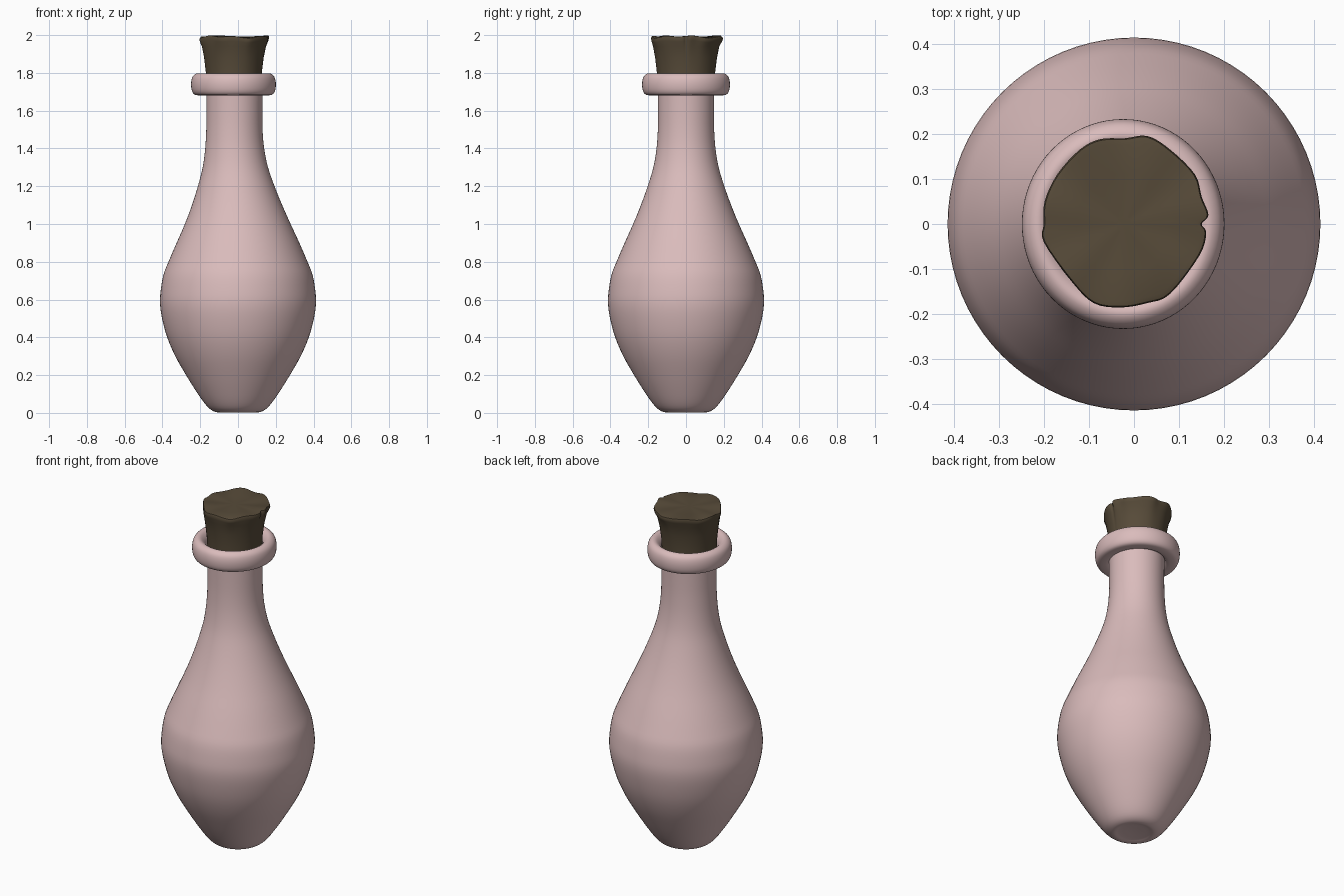
import bpy, bmesh, math
from mathutils import Vector

if "Cube" in bpy.data.objects:
    bpy.data.objects.remove(bpy.data.objects["Cube"])


def material(name, rgb):
    m = bpy.data.materials.new(name)
    m.diffuse_color = (*rgb, 1)
    m.use_nodes = True
    m.node_tree.nodes["Principled BSDF"].inputs["Base Color"].default_value = m.diffuse_color
    return m


pink = material("dusty pink glass", (0.70, 0.50, 0.50))
brown = material("dark cork brown", (0.095, 0.070, 0.041))


def smooth_curve(pts, steps, closed=False):
    """Catmull-Rom samples through 2D points."""
    n, out = len(pts), []
    pick = (lambda i: pts[i % n]) if closed else (lambda i: pts[max(0, min(n - 1, i))])
    for i in range(n if closed else n - 1):
        a, b, c, d = (Vector(pick(i + k)) for k in (-1, 0, 1, 2))
        for s in range(steps):
            t = s / steps
            out.append(0.5 * (2 * b + (c - a) * t + (2 * a - 5 * b + 4 * c - d) * t * t
                              + (3 * b - a - 3 * c + d) * t ** 3))
    if not closed:
        out.append(Vector(pts[-1]))
    return out


def loft(name, rings, mat, loop=False, caps=(), angle=60):
    """Skin a list of rings; optionally close the ends with a centre point."""
    bm = bmesh.new()
    vs = [[bm.verts.new(p) for p in r] for r in rings]
    n = len(vs[0])
    pairs = list(zip(vs, vs[1:])) + ([(vs[-1], vs[0])] if loop else [])
    for a, b in pairs:
        for i in range(n):
            j = (i + 1) % n
            bm.faces.new((a[i], a[j], b[j], b[i]))
    for k in caps:
        bm.faces.new(vs[k])
    bmesh.ops.recalc_face_normals(bm, faces=bm.faces)
    me = bpy.data.meshes.new(name)
    bm.to_mesh(me)
    bm.free()
    me.materials.append(mat)
    ob = bpy.data.objects.new(name, me)
    bpy.context.collection.objects.link(ob)
    bpy.context.view_layer.objects.active = ob
    bpy.ops.object.select_all(action='DESELECT')
    ob.select_set(True)
    bpy.ops.object.shade_smooth_by_angle(angle=math.radians(angle))
    return ob


SEG = 80
DIRS = [(math.cos(2 * math.pi * i / SEG), math.sin(2 * math.pi * i / SEG)) for i in range(SEG)]


def ring(rx, ry, z, cx):
    return [(cx + rx * c, ry * s, z) for c, s in DIRS]


def lean(z):
    """The neck sits slightly left of the body's axis."""
    t = max(0, min(1, (z - 0.9) / 0.6))
    return -0.019 * t * t * (3 - 2 * t)


# Bottle body and neck
profile = [(0.02, 0.012), (0.08, 0.008), (0.11, 0.003), (0.145, 0.018), (0.18, 0.055),
           (0.225, 0.12), (0.275, 0.20), (0.332, 0.30), (0.375, 0.40), (0.402, 0.50),
           (0.413, 0.58), (0.409, 0.65), (0.395, 0.73), (0.368, 0.80), (0.325, 0.90),
           (0.28, 1.0), (0.239, 1.1), (0.203, 1.2), (0.173, 1.3), (0.156, 1.4),
           (0.149, 1.5), (0.148, 1.6), (0.15, 1.74)]
loft("bottle_body", [ring(r, r, z, lean(z)) for r, z in smooth_curve(profile, 3)], pink, caps=(0,))

# Rounded lip around the mouth
lip = [(0.145, 1.69), (0.195, 1.682), (0.218, 1.70), (0.2245, 1.742),
       (0.216, 1.78), (0.192, 1.798), (0.168, 1.788), (0.148, 1.755)]
loft("mouth_lip", [ring(r, r + 0.008, z, -0.024) for r, z in smooth_curve(lip, 4, True)],
     pink, loop=True)

# Cork: round plug flaring into a ragged, crumbled top
CX = -0.022
outline = [(0.165, 0.02), (0.15, 0.06), (0.135, 0.11), (0.08, 0.165), (0.03, 0.195),
           (-0.02, 0.19), (-0.075, 0.188), (-0.12, 0.165), (-0.17, 0.11), (-0.198, 0.05),
           (-0.2, 0), (-0.2, -0.04), (-0.14, -0.125), (-0.09, -0.175), (-0.03, -0.185),
           (0.03, -0.175), (0.08, -0.155), (0.145, -0.07), (0.16, -0.02), (0.15, 0)]
rim = smooth_curve(outline, 4, True)


def cork_ring(r, blend, z, scale=1.0, wobble=0.0):
    pts = []
    for p in rim:
        a = math.atan2(p.y, p.x - CX)
        q = Vector((CX + r * math.cos(a), (r + 0.006) * math.sin(a))).lerp(p, blend)
        dz = wobble * (math.sin(3 * a + 2) + math.sin(7 * a))
        pts.append((CX + (q.x - CX) * scale, q.y * scale, z + dz))
    return pts


loft("cork", [cork_ring(0.145, 0, 1.70), cork_ring(0.148, 0, 1.80), cork_ring(0.155, 0.1, 1.88),
              cork_ring(0.164, 0.3, 1.94), cork_ring(0.17, 0.75, 1.966, 1, 0.003),
              cork_ring(0.17, 1, 1.982, 1, 0.004), cork_ring(0.17, 1, 1.991, 0.985, 0.004),
              cork_ring(0.17, 0.9, 1.993, 0.93, 0.003), cork_ring(0.17, 0.5, 1.99, 0.6, 0.001),
              cork_ring(0.17, 0, 1.99, 0.1)], brown, caps=(0, -1), angle=50)
